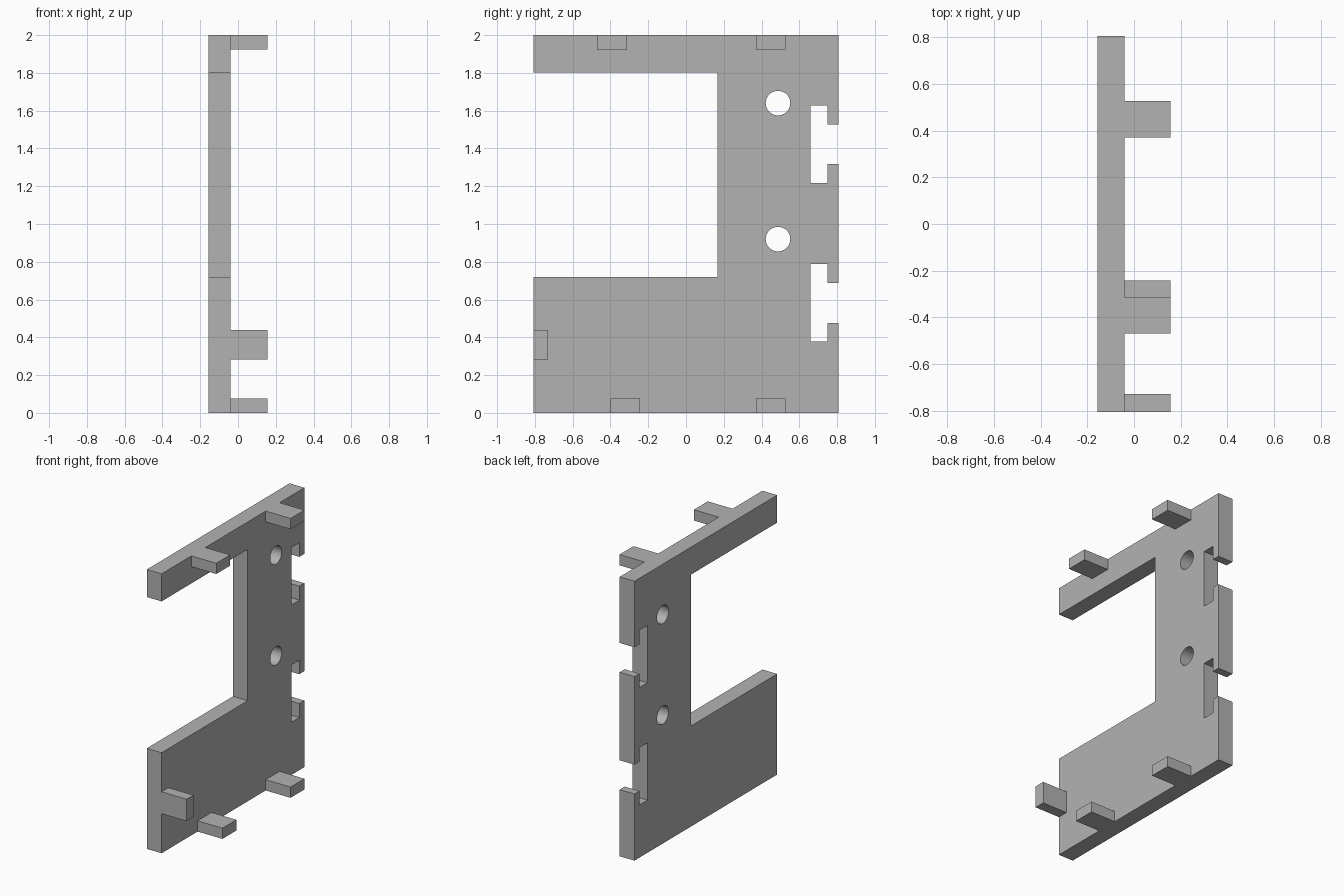
import bpy
import bmesh
from mathutils import Matrix

cube = bpy.data.objects.get("Cube")
if cube:
    bpy.data.objects.remove(cube, do_unlink=True)

X_BACK, X_FACE, X_TIP = -0.157, -0.04, 0.157
HALF = 0.807

grey = bpy.data.materials.new("plain grey")
grey.use_nodes = True
colour = (0.45, 0.45, 0.45, 1)
grey.diffuse_color = colour
grey.node_tree.nodes["Principled BSDF"].inputs["Base Color"].default_value = colour


def add_object(name, bm):
    bmesh.ops.recalc_face_normals(bm, faces=bm.faces)
    mesh = bpy.data.meshes.new(name)
    bm.to_mesh(mesh)
    bm.free()
    mesh.materials.append(grey)
    obj = bpy.data.objects.new(name, mesh)
    bpy.context.collection.objects.link(obj)
    return obj


def extrude_profile(name, points, x0, x1):
    """Extrude a (y, z) outline from x0 to x1."""
    bm = bmesh.new()
    face = bm.faces.new([bm.verts.new((x0, y, z)) for y, z in points])
    new = bmesh.ops.extrude_face_region(bm, geom=[face])["geom"]
    verts = [v for v in new if isinstance(v, bmesh.types.BMVert)]
    bmesh.ops.translate(bm, verts=verts, vec=(x1 - x0, 0, 0))
    return add_object(name, bm)


def hook_slot(z):
    """Outline of a slot in the rear edge with a narrower mouth, from its base z up."""
    inner, lip = 0.66, 0.75
    low, high, top = z + 0.10, z + 0.31, z + 0.41
    return [(HALF, low), (lip, low), (lip, z), (inner, z),
            (inner, top), (lip, top), (lip, high), (HALF, high)]


# Main plate: window open to the front, two hooked slots in the rear edge
outline = [(-HALF, 0), (HALF, 0), *hook_slot(0.377), *hook_slot(1.217),
           (HALF, 2), (-HALF, 2), (-HALF, 1.803),
           (0.167, 1.803), (0.167, 0.72), (-HALF, 0.72)]
plate = extrude_profile("main_plate", outline, X_BACK, X_FACE)

# Screw holes
bm = bmesh.new()
for z in (0.92, 1.64):
    place = Matrix.Translation((X_BACK, 0.487, z)) @ Matrix.Rotation(1.5707963, 4, "Y")
    bmesh.ops.create_cone(bm, cap_ends=True, segments=48, radius1=0.065,
                          radius2=0.065, depth=1, matrix=place)
cutter = add_object("screw_hole_cutter", bm)
cutter.hide_render = True
cutter.hide_viewport = True
cut = plate.modifiers.new("screw_holes", "BOOLEAN")
cut.operation = "DIFFERENCE"
cut.solver = "EXACT"
cut.object = cutter

# Locating tabs along the top, bottom and front edges
LENGTH, THICK = 0.157, 0.077
tabs = {
    "top_front_tab": (-0.47, 2 - THICK, LENGTH, THICK),
    "top_rear_tab": (0.37, 2 - THICK, LENGTH, THICK),
    "bottom_front_tab": (-0.4, 0, LENGTH, THICK),
    "bottom_rear_tab": (0.37, 0, LENGTH, THICK),
    "front_edge_tab": (-HALF, 0.283, THICK, LENGTH),
}
for name, (y, z, w, h) in tabs.items():
    corners = [(y, z), (y + w, z), (y + w, z + h), (y, z + h)]
    extrude_profile(name, corners, X_FACE, X_TIP)

# Smooth hole walls, sharp edges elsewhere
bpy.ops.object.select_all(action="DESELECT")
bpy.context.view_layer.objects.active = plate
plate.select_set(True)
bpy.ops.object.modifier_apply(modifier=cut.name)
bpy.ops.object.shade_smooth_by_angle()
